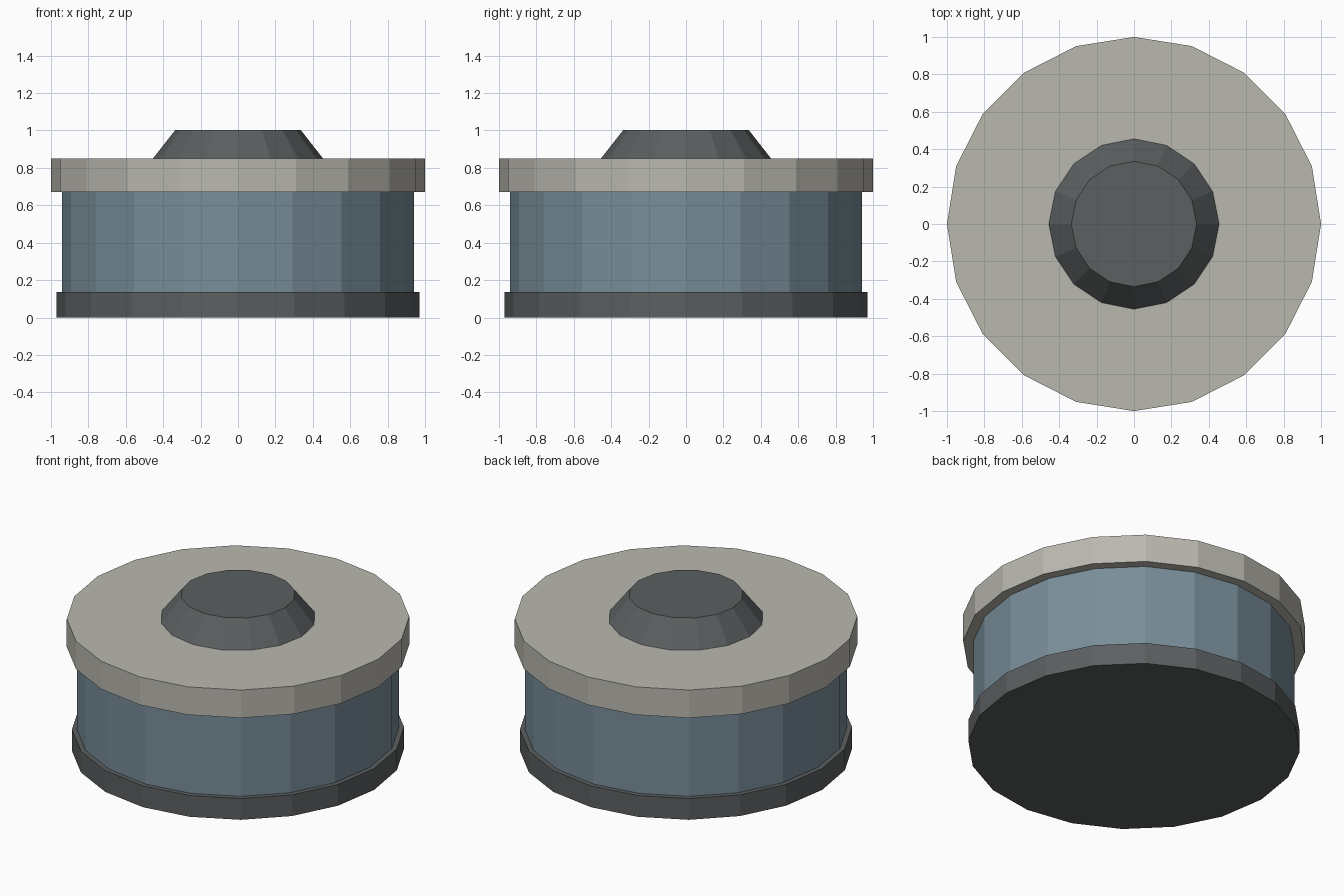
import bpy
import math

cube = bpy.data.objects.get("Cube")
if cube:
    bpy.data.objects.remove(cube, do_unlink=True)


def make_material(name, rgb):
    mat = bpy.data.materials.new(name)
    mat.use_nodes = True
    mat.diffuse_color = (*rgb, 1)
    bsdf = next(n for n in mat.node_tree.nodes if n.type == "BSDF_PRINCIPLED")
    bsdf.inputs["Base Color"].default_value = (*rgb, 1)
    bsdf.inputs["Roughness"].default_value = 0.8
    return mat


def drum(name, sides, r_bottom, r_top, z_bottom, z_top, mat):
    """Flat-faced round section between two heights, with a corner on each axis."""
    bpy.ops.mesh.primitive_cone_add(
        vertices=sides, radius1=r_bottom, radius2=r_top,
        depth=z_top - z_bottom, location=(0, 0, (z_bottom + z_top) / 2))
    obj = bpy.context.object
    obj.name = name
    obj.data.materials.append(mat)
    return obj


dark = make_material("dark grey", (0.105, 0.115, 0.118))
blue = make_material("slate blue", (0.19, 0.27, 0.32))
stone = make_material("warm light grey", (0.49, 0.48, 0.43))

# Stacked sections from the ground up
drum("base_ring", 20, 0.97, 0.97, 0, 0.137, dark)
drum("body", 20, 0.94, 0.94, 0.137, 0.67, blue)
drum("lid", 20, 1, 1, 0.67, 0.85, stone)
drum("top_cap", 16, 0.455, 0.335, 0.85, 1.003, dark)
